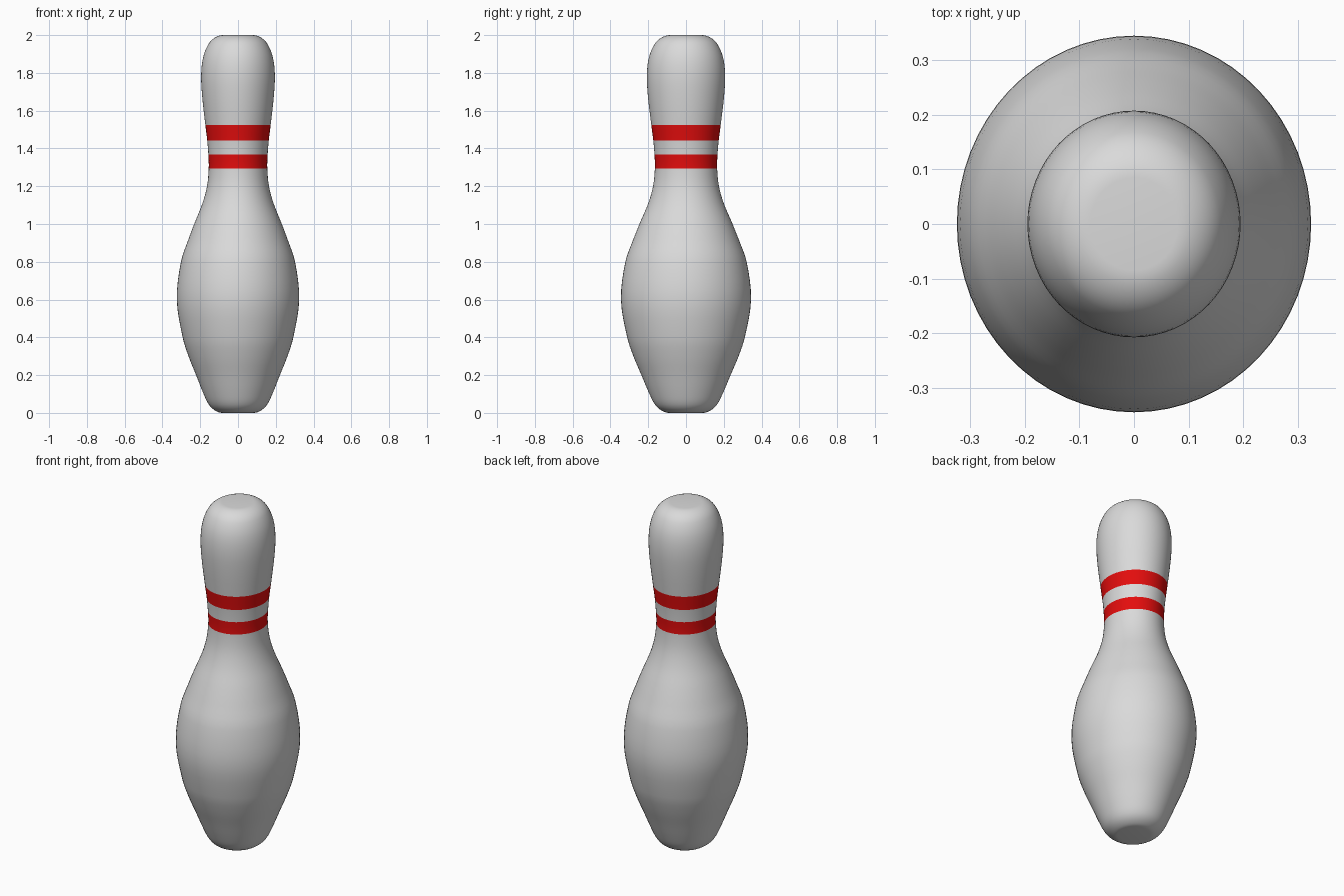
import bpy, bmesh, math
from mathutils import Vector
from mathutils.geometry import interpolate_bezier

if "Cube" in bpy.data.objects:
    bpy.data.objects.remove(bpy.data.objects["Cube"])

SIDES, STEPS = 64, 4
RX, RY = 1.0, 1.063                      # slightly oval cross-section
BANDS = [(1.295, 1.368), (1.443, 1.525)]  # stripe heights

# Half profile: radius, height
PROFILE = [Vector((r, z, 0)) for r, z in [
    (0.085, 0.0), (0.125, 0.015), (0.155, 0.045), (0.182, 0.10), (0.222, 0.20),
    (0.262, 0.30), (0.293, 0.40), (0.324, 0.60), (0.302, 0.80),
    (0.262, 0.92), (0.228, 1.01), (0.188, 1.11), (0.164, 1.20), (0.155, 1.295), (0.157, 1.368),
    (0.163, 1.443), (0.173, 1.525), (0.190, 1.68), (0.195, 1.79),
    (0.185, 1.88), (0.158, 1.95), (0.125, 1.985), (0.080, 2.0)]]


def material(name, rgb):
    m = bpy.data.materials.new(name)
    m.diffuse_color = (*rgb, 1)
    m.use_nodes = True
    m.node_tree.nodes["Principled BSDF"].inputs["Base Color"].default_value = m.diffuse_color
    return m


def smooth_profile(pts):
    """Smooth curve through every profile point."""
    last = len(pts) - 1
    tan = [(pts[min(i + 1, last)] - pts[max(i - 1, 0)]).normalized() for i in range(last + 1)]
    tan[0], tan[-1] = Vector((1, 0, 0)), Vector((-1, 0, 0))
    out = []
    for i in range(last):
        a, b = pts[i], pts[i + 1]
        d = (b - a).length / 3
        out += interpolate_bezier(a, a + tan[i] * d, b - tan[i + 1] * d, b, STEPS + 1)[:-1]
    return out + [pts[-1]]


# Lathe the pin body
bm = bmesh.new()
rings = []
for p in smooth_profile(PROFILE):
    angles = [2 * math.pi * k / SIDES for k in range(SIDES)]
    rings.append([bm.verts.new((p.x * RX * math.cos(a), p.x * RY * math.sin(a), p.y)) for a in angles])
for lo, hi in zip(rings, rings[1:]):
    for k in range(SIDES):
        n = (k + 1) % SIDES
        bm.faces.new((lo[k], lo[n], hi[n], hi[k]))
bm.faces.new(rings[0][::-1])
bm.faces.new(rings[-1])

# Red stripes by height
for f in bm.faces:
    z = f.calc_center_median().z
    f.material_index = int(any(a < z < b for a, b in BANDS))
    f.smooth = True

mesh = bpy.data.meshes.new("bowling_pin")
bm.to_mesh(mesh)
bm.free()
mesh.materials.append(material("white", (0.7, 0.7, 0.7)))
mesh.materials.append(material("red", (0.77, 0.004, 0.004)))
pin = bpy.data.objects.new("bowling_pin", mesh)
bpy.context.collection.objects.link(pin)
